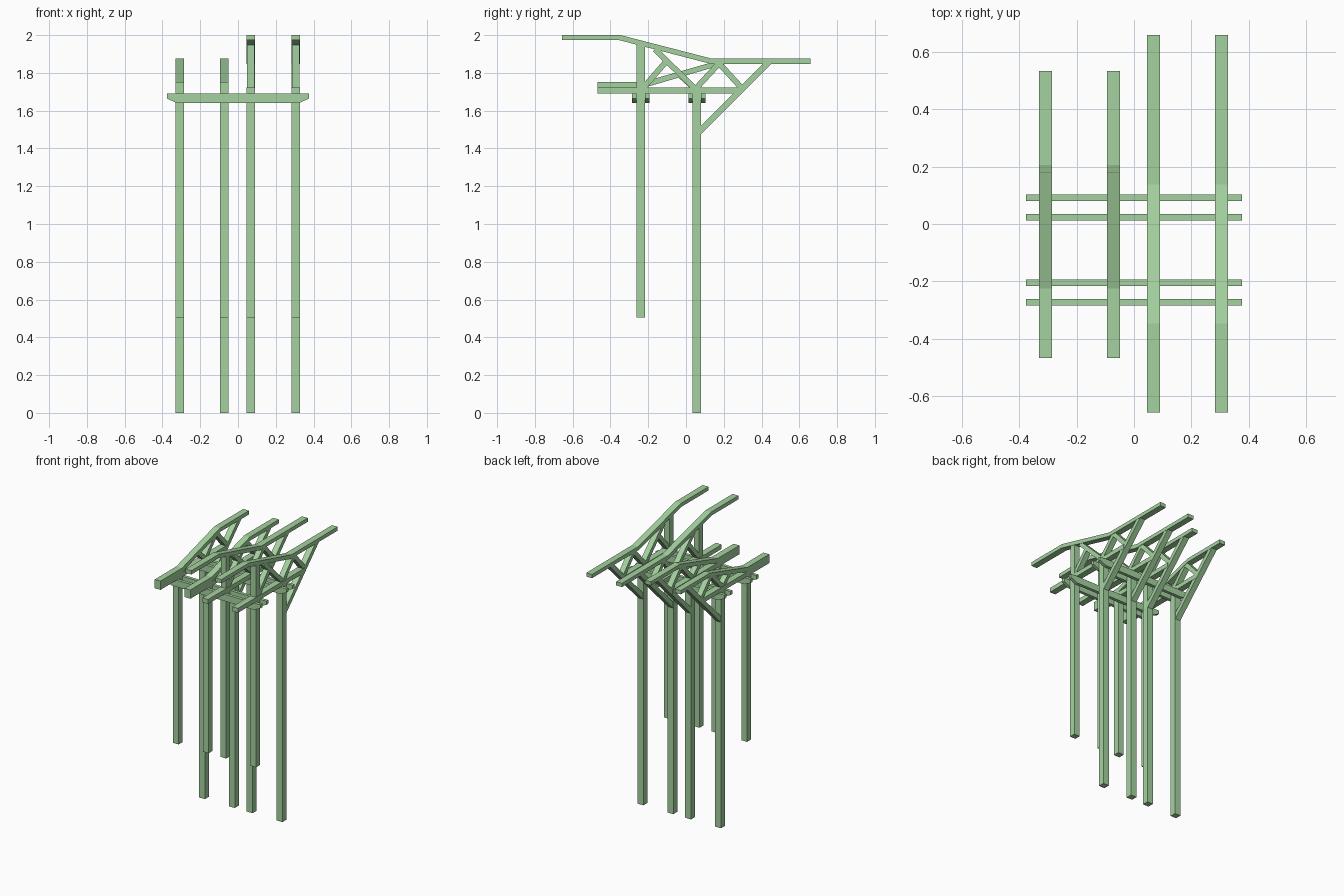
import bpy, bmesh, math
from mathutils import Vector

if "Cube" in bpy.data.objects:
    bpy.data.objects.remove(bpy.data.objects["Cube"])

green = bpy.data.materials.new("light green timber")
green.diffuse_color = (0.376, 0.645, 0.350, 1)
green.use_nodes = True
green.node_tree.nodes["Principled BSDF"].inputs["Base Color"].default_value = green.diffuse_color


def extrude(name, pts, axis, lo, hi):
    """Extrude a side profile along x (pts are y,z) or along y (pts are x,z)."""
    bm = bmesh.new()

    def place(p, d):
        return (d, p[0], p[1]) if axis == 'x' else (p[0], d, p[1])
    a = [bm.verts.new(place(p, lo)) for p in pts]
    b = [bm.verts.new(place(p, hi)) for p in pts]
    bm.faces.new(a)
    bm.faces.new(b[::-1])
    n = len(pts)
    for i in range(n):
        j = (i + 1) % n
        bm.faces.new((a[j], a[i], b[i], b[j]))
    bmesh.ops.recalc_face_normals(bm, faces=bm.faces)
    me = bpy.data.meshes.new(name)
    bm.to_mesh(me)
    bm.free()
    me.materials.append(green)
    ob = bpy.data.objects.new(name, me)
    bpy.context.collection.objects.link(ob)
    return ob


def rect(y0, y1, z0, z1):
    return [(y0, z0), (y1, z0), (y1, z1), (y0, z1)]


def strut(p, q, t):
    """Rectangle around the line p-q with thickness t."""
    p, q = Vector(p), Vector(q)
    d = (q - p).normalized()
    n = Vector((-d.y, d.x)) * t / 2
    return [p - n, q - n, q + n, p + n]


HIGH_RAFTER = [(-0.657, 2.0), (-0.347, 2.0), (0.138, 1.875), (0.66, 1.875),
               (0.66, 1.848), (0.13, 1.848), (-0.352, 1.973), (-0.657, 1.973)]
LOW_RAFTER = [(-0.468, 1.753), (-0.225, 1.753), (0.205, 1.875), (0.533, 1.875),
              (0.533, 1.848), (0.21, 1.848), (-0.22, 1.722), (-0.468, 1.722)]
W = 0.0228   # half width of the timbers

for i, (x, high) in enumerate([(-0.309, False), (-0.072, False),
                               (0.068, True), (0.305, True)]):
    def part(name, pts, w=W):
        extrude(f"{name}_{i + 1}", pts, 'x', x - w, x + w)

    # posts: long at the back, short at the front
    part("back_post", rect(0.034, 0.079, 0, 1.70))
    part("front_post", rect(-0.263, -0.218, 0.505, 1.70))
    # chord and bent rafter
    part("lower_chord", rect(-0.468, 0.285, 1.69, 1.722))
    part("rafter", HIGH_RAFTER if high else LOW_RAFTER)
    # long back brace, cut flush against post and rafter
    part("back_brace", [(0.076, 1.472), (0.459, 1.855),
                        (0.414, 1.855), (0.076, 1.517)], 0.021)
    # truss webs
    part("rear_web_up", strut((0.045, 1.71), (0.178, 1.853), 0.03), 0.02)
    part("rear_web_down", strut((0.168, 1.858), (0.29, 1.725), 0.03), 0.02)
    if high:
        part("upper_post", rect(-0.263, -0.218, 1.70, 1.948), 0.02)
        part("front_web_down", strut((-0.165, 1.925), (0.055, 1.71), 0.03), 0.02)
        part("front_web_up", strut((-0.235, 1.71), (-0.105, 1.86), 0.03), 0.0195)
    else:
        part("front_web_down", strut((-0.035, 1.79), (0.055, 1.71), 0.03), 0.02)

# paired cross beams clamping the posts, with chamfered lower ends
beam = [(-0.376, 1.69), (0.376, 1.69), (0.376, 1.664), (0.325, 1.641),
        (-0.325, 1.641), (-0.376, 1.664)]
for k, y in enumerate((-0.285, -0.216, 0.012, 0.08)):
    extrude(f"cross_beam_{k + 1}", beam, 'y', y, y + 0.0225)
